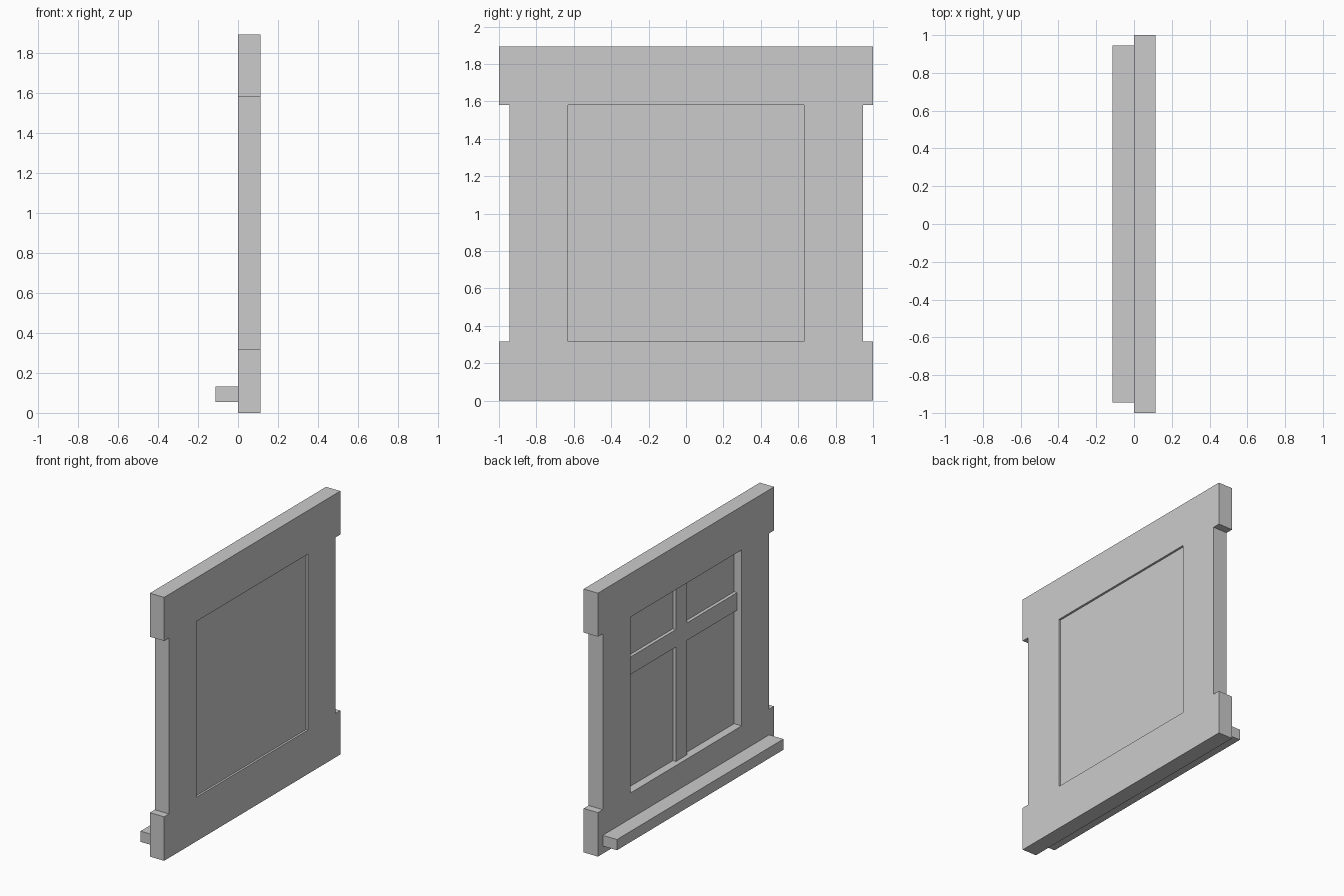
import bpy
import bmesh
from mathutils import Vector

if "Cube" in bpy.data.objects:
    bpy.data.objects.remove(bpy.data.objects["Cube"])


def box(name, x, y, z):
    """Box from (min, max) ranges along each axis."""
    bm = bmesh.new()
    bmesh.ops.create_cube(bm, size=1)
    ranges = (x, y, z)
    for v in bm.verts:
        v.co = Vector([lo + (c + 0.5) * (hi - lo) for c, (lo, hi) in zip(v.co, ranges)])
    mesh = bpy.data.meshes.new(name)
    bm.to_mesh(mesh)
    bm.free()
    ob = bpy.data.objects.new(name, mesh)
    bpy.context.collection.objects.link(ob)
    return ob


FRAME_X = (0.0, 0.113)
BAR_X = (0.036, 0.06)
IN_Y, OUT_Y = 0.632, 0.945       # opening and stile half widths
Z0, Z1 = 0.316, 1.58             # opening bottom and top
BAR = 0.063                      # half width of glazing bars
BAR_Z = (1.138, 1.264)

# Outer frame
box("bottom_rail", FRAME_X, (-1, 1), (0, Z0))
box("top_rail", FRAME_X, (-1, 1), (Z1, 1.893))
for side, y in (("left", (-OUT_Y, -IN_Y)), ("right", (IN_Y, OUT_Y))):
    box(side + "_stile", FRAME_X, y, (Z0, Z1))

# Projecting sill
box("window_sill", (-0.113, 0.0), (-OUT_Y, OUT_Y), (0.055, 0.132))

# Pane recessed between the frame members
box("pane", (0.06, 0.098), (-IN_Y, IN_Y), (Z0, Z1))

# Glazing bars: one crossbar, an upright above and below it
box("crossbar", BAR_X, (-IN_Y, IN_Y), BAR_Z)
box("lower_upright", BAR_X, (-BAR, BAR), (Z0, BAR_Z[0]))
box("upper_upright", BAR_X, (-BAR, BAR), (BAR_Z[1], Z1))
